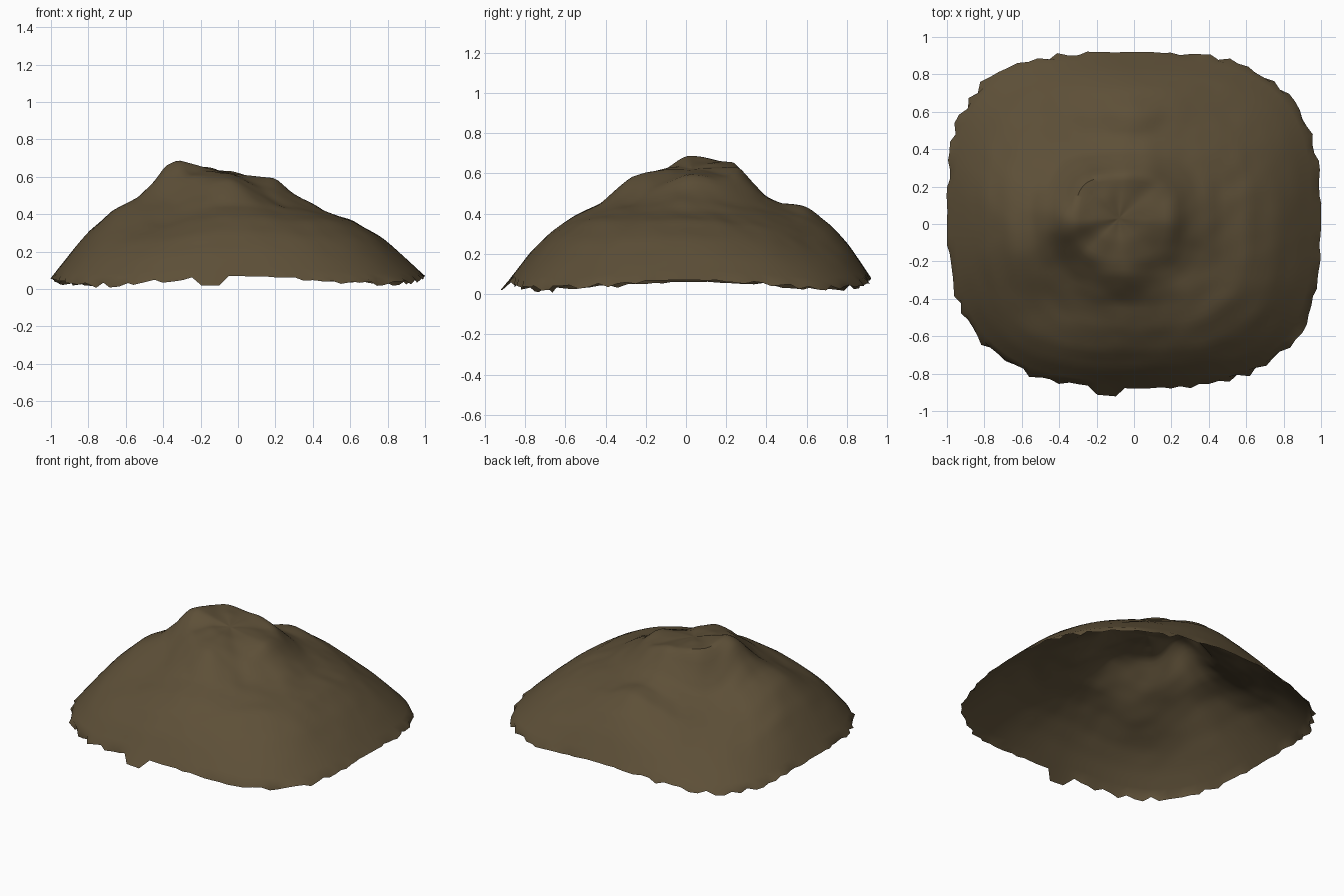
import bpy
import bmesh
import math
from mathutils import Vector, noise
import random

random.seed(4)
if "Cube" in bpy.data.objects:
    bpy.data.objects.remove(bpy.data.objects["Cube"], do_unlink=True)

# Earth colour
earth = bpy.data.materials.new("brown_earth")
earth.use_nodes = True
colour = (0.11, 0.079, 0.039, 1)
earth.diffuse_color = colour
shader = earth.node_tree.nodes["Principled BSDF"]
shader.inputs["Base Color"].default_value = colour
shader.inputs["Roughness"].default_value = 1

# Slope profiles in hundredths, summit to rim, one per compass direction
STEPS = [0, .12, .26, .33, .4, .5, .64, .78, .88, 1]
SLOPES = [
    [62, 61, 59, 52, 47, 41, 37, 28, 19, 7],  # right of the plan
    [62, 61, 57, 49, 44, 40, 33, 23, 15, 3],
    [62, 63, 63, 56, 49, 44, 42, 34, 24, 8],  # back
    [62, 65, 66, 52, 42, 36, 29, 20, 12, 3],
    [62, 65, 69, 66, 57, 48, 41, 31, 20, 6],  # left of the plan
    [62, 63, 60, 53, 47, 42, 34, 25, 16, 2],
    [62, 62, 60, 58, 53, 45, 39, 30, 21, 7],  # front
    [62, 60, 54, 48, 44, 41, 36, 26, 16, 3],
]
# Local ridges and hollows: x, y, rise, radius
BUMPS = [
    (-.6, -.15, .03, .15),   # left ridge
    (-.4, -.42, -.025, .14),  # front left gully
    (0, .57, .02, .1),       # back shelf
    (.12, .32, .02, .1),     # summit shoulder
    (.4, -.05, .015, .12),   # right shoulder
]
SUMMIT = Vector((-.08, .03, 0))
SEGMENTS, RINGS = 128, 40


def along(profile, t):
    """Height of one profile at fraction t of the way to the rim."""
    for i in range(len(STEPS) - 1):
        if t <= STEPS[i + 1]:
            f = (t - STEPS[i]) / (STEPS[i + 1] - STEPS[i])
            return (profile[i] * (1 - f) + profile[i + 1] * f) / 100
    return profile[-1] / 100


def height(angle, t):
    """Blend the two profiles either side of the angle."""
    sector = angle / (math.pi / 4)
    k = int(sector)
    f = (1 - math.cos((sector - k) * math.pi)) / 2
    return along(SLOPES[k % 8], t) * (1 - f) + along(SLOPES[(k + 1) % 8], t) * f


def relief(p):
    """Sum of the local ridges and hollows at a point."""
    return sum(rise * math.exp(-((p.x - x) ** 2 + (p.y - y) ** 2) / r ** 2)
               for x, y, rise, r in BUMPS)


def rim_point(angle):
    """Rounded-square outline of the base, fuller at the back left corner."""
    c, s = math.cos(angle), math.sin(angle)
    power = 3.1
    if c < 0:
        power = 2.8 if s < 0 else 3.4
    r = (abs(c) ** power + abs(s) ** power) ** (-1 / power)
    return Vector((r * c, .02 + .9 * r * s, 0))


# Mound surface, an open shell
bm = bmesh.new()
rings = []
for ring in range(1, RINGS + 1):
    t = ring / RINGS
    row = []
    for seg in range(SEGMENTS):
        angle = math.tau * seg / SEGMENTS
        p = SUMMIT.lerp(rim_point(angle), t)
        p.z = height(angle, t) + relief(p)
        fade = min(1, 5 * (1 - t))
        p.z += fade * (.006 * noise.noise(p * 4) + .005 * noise.noise(p * 11))
        row.append(bm.verts.new(p))
    rings.append(row)
peak = bm.verts.new((SUMMIT.x, SUMMIT.y, .62))
for i in range(SEGMENTS):
    j = (i + 1) % SEGMENTS
    bm.faces.new((peak, rings[0][i], rings[0][j]))
    for inner, outer in zip(rings, rings[1:]):
        bm.faces.new((inner[i], outer[i], outer[j], inner[j]))

# Soften the slopes but keep the rim in place
inside = [v for v in bm.verts if not v.is_boundary]
bmesh.ops.smooth_vert(bm, verts=inside, factor=.5, use_axis_z=True)

# Ragged rim, with a torn flap at the front
for i, v in enumerate(rings[-1]):
    angle = math.tau * i / SEGMENTS
    corner = abs(math.sin(2 * angle))
    jag = random.uniform(-.01, .03) * corner
    v.co.x *= 1 - jag
    v.co.y *= 1 - jag
    v.co.z = max(0, v.co.z + random.uniform(-.015, .015) * corner)
    if v.co.y < -.8 and -.24 < v.co.x < -.06:
        v.co.y -= .045
        v.co.z = .02

mesh = bpy.data.meshes.new("earth_mound")
bm.to_mesh(mesh)
bm.free()
mesh.materials.append(earth)
mound = bpy.data.objects.new("earth_mound", mesh)
bpy.context.collection.objects.link(mound)
bpy.context.view_layer.objects.active = mound
mound.select_set(True)
bpy.ops.object.shade_smooth_by_angle(angle=math.radians(40))
